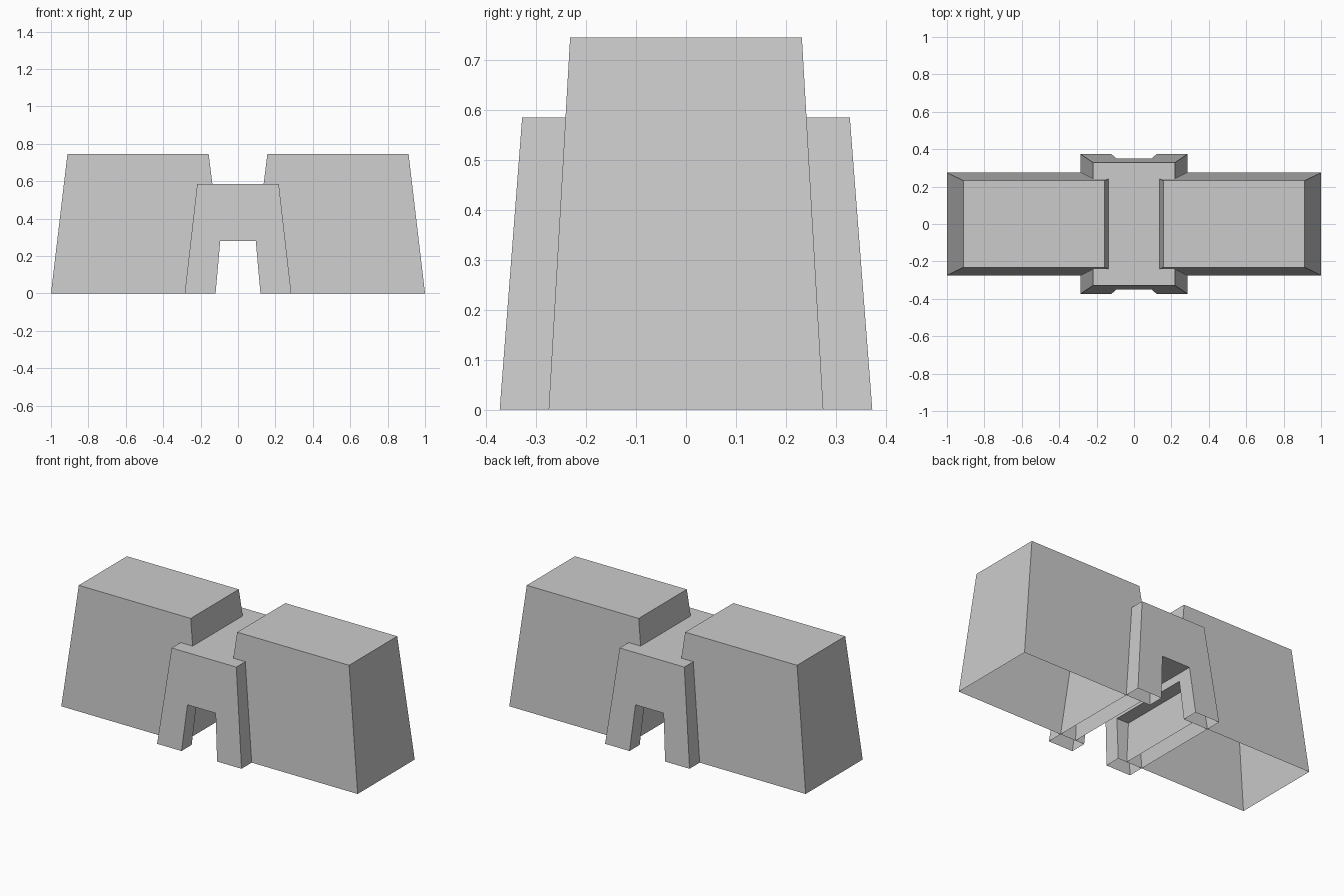
import bpy, bmesh

if "Cube" in bpy.data.objects:
    bpy.data.objects.remove(bpy.data.objects["Cube"])

# Battered (sloping) half depths at a given height
def tower_depth(z):
    return 0.275 - 0.043 * z / 0.745

def gate_depth(z):
    return 0.373 - 0.045 * z / 0.585

def shell(name, outline, depth, paths, jambs=()):
    """Front and back panels from an xz outline, joined by strips along paths."""
    bm = bmesh.new()

    def face(pts):
        bm.faces.new([bm.verts.new(p) for p in pts])

    for s in (-1, 1):
        face([(x, s * depth(z), z) for x, z in outline])
    for path in paths:
        for (xa, za), (xb, zb) in zip(path, path[1:]):
            face([(xa, -depth(za), za), (xb, -depth(zb), zb),
                  (xb, depth(zb), zb), (xa, depth(za), za)])
    # short reveals running from the gate face back to the tower face
    for (xa, za), (xb, zb) in jambs:
        for s in (-1, 1):
            face([(xa, s * depth(za), za), (xb, s * depth(zb), zb),
                  (xb, s * tower_depth(zb), zb), (xa, s * tower_depth(za), za)])
    bmesh.ops.remove_doubles(bm, verts=bm.verts, dist=1e-5)
    bmesh.ops.recalc_face_normals(bm, faces=bm.faces)
    me = bpy.data.meshes.new(name)
    bm.to_mesh(me)
    bm.free()
    ob = bpy.data.objects.new(name, me)
    bpy.context.collection.objects.link(ob)
    return ob

# Two open-bottomed towers, with a recess beside the passage
for side, name in ((-1, "left_tower"), (1, "right_tower")):
    m = lambda pts: [(side * x, z) for x, z in pts]
    body = [(1, 0), (0.912, 0.745), (0.157, 0.745), (0.099, 0.28), (0.099, 0.235)]
    recess = [(0.18, 0.235), (0.18, 0)]
    shell(name, m(body + [(0.12, 0)]), tower_depth, [m(body + recess)])

# Central gate with a tapered doorway
outer = [(-0.285, 0), (-0.218, 0.585), (0.218, 0.585), (0.285, 0)]
lintel = [(0.095, 0.28), (-0.095, 0.28)]
shell("gate", outer + [(0.12, 0)] + lintel + [(-0.12, 0)], gate_depth,
      [outer, lintel],
      [((s * 0.12, 0), (s * 0.095, 0.28)) for s in (-1, 1)])
